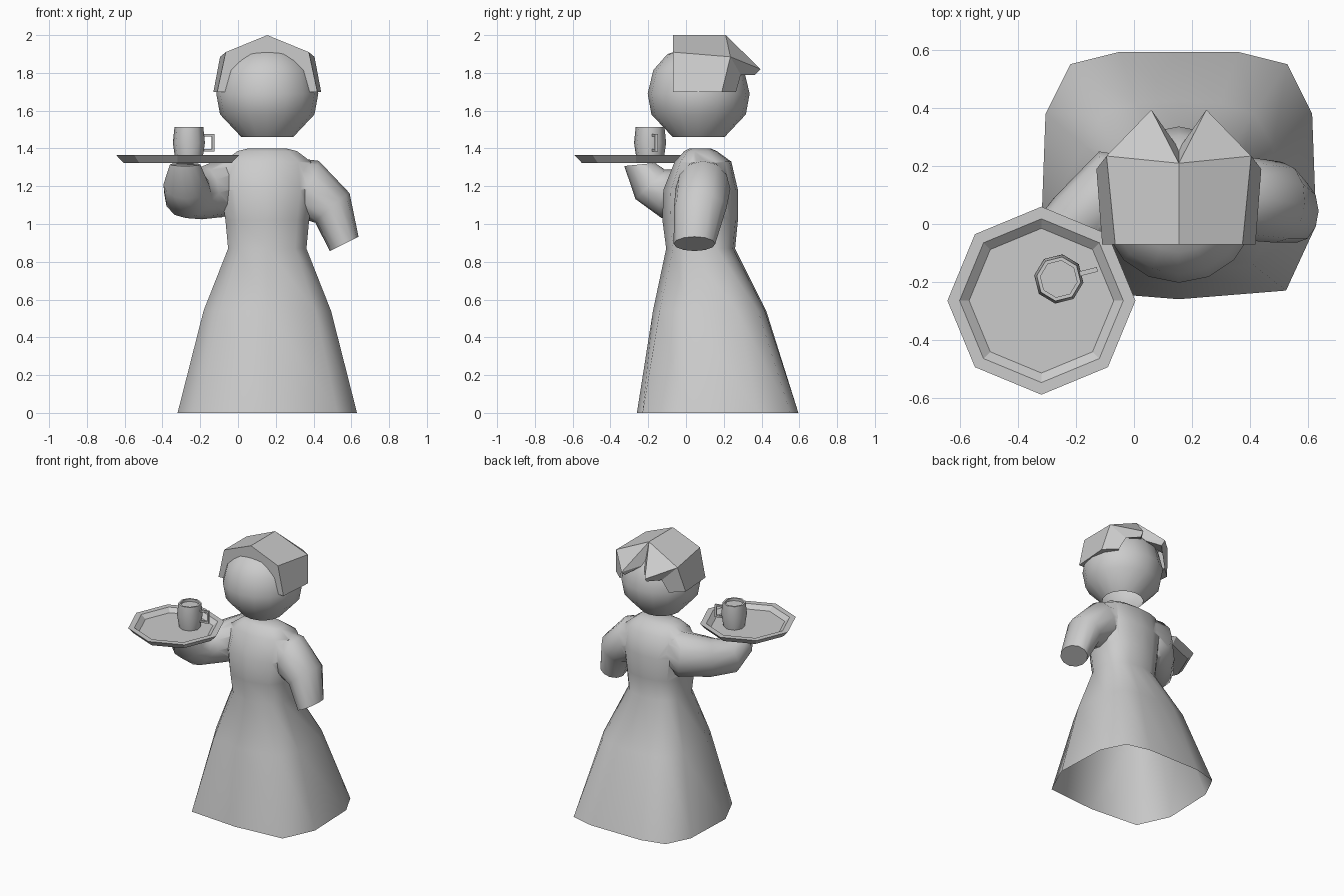
import bpy, bmesh
from math import cos, sin, pi, radians
from mathutils import Vector

if "Cube" in bpy.data.objects:
    bpy.data.objects.remove(bpy.data.objects["Cube"])

CX = 0.155   # centre line of the figure


def finish(bm, name, smooth=None):
    bmesh.ops.remove_doubles(bm, verts=bm.verts, dist=1e-5)
    bmesh.ops.recalc_face_normals(bm, faces=bm.faces)
    me = bpy.data.meshes.new(name)
    bm.to_mesh(me)
    bm.free()
    ob = bpy.data.objects.new(name, me)
    bpy.context.collection.objects.link(ob)
    if smooth:
        smooth_angle(ob, smooth)
    return ob


def smooth_angle(ob, deg):
    bpy.ops.object.select_all(action='DESELECT')
    ob.select_set(True)
    bpy.context.view_layer.objects.active = ob
    bpy.ops.object.shade_smooth_by_angle(angle=radians(deg))


def loft(name, rings, caps=(True, True), smooth=None):
    bm = bmesh.new()
    vr = [[bm.verts.new(p) for p in r] for r in rings]
    for a, b in zip(vr, vr[1:]):
        n = len(a)
        for i in range(n):
            j = (i + 1) % n
            bm.faces.new((a[i], a[j], b[j], b[i]))
    if caps[0]:
        bm.faces.new(vr[0])
    if caps[1]:
        bm.faces.new(vr[-1])
    return finish(bm, name, smooth)


def lathe(name, centre, profile, n, turn=0.0, caps=(True, True), smooth=None):
    rings = [[(centre[0] + r * cos(turn + 2 * pi * i / n),
               centre[1] + r * sin(turn + 2 * pi * i / n), z) for i in range(n)]
             for r, z in profile]
    return loft(name, rings, caps, smooth)


def limb(name, sections, n=12):
    rings = []
    for c, t, ru, rv in sections:
        c, t = Vector(c), Vector(t).normalized()
        u = t.cross(Vector((0, 0, 1))).normalized()
        v = u.cross(t)
        rings.append([c + u * ru * cos(2 * pi * i / n) + v * rv * sin(2 * pi * i / n)
                      for i in range(n)])
    return loft(name, rings)


# Dress: rounded-square hem blending to an oval waist and chest
half = [(0, 1), (.43, 1), (.79, .9), (.97, .5), (1, -.4), (.78, -.93), (0, -1)]
outline = half + [(-x, y) for x, y in reversed(half[1:-1])]
rows = [  # z, half width, front y, back y, roundness
    (0, .475, -.26, .595, 0), (.54, .345, -.175, .425, .3), (.87, .22, -.105, .26, .8),
    (1.02, .235, -.125, .275, .8), (1.18, .26, -.12, .275, .8),
    (1.33, .245, -.06, .24, .8), (1.385, .17, -.01, .165, .9), (1.40, .11, .02, .13, 1)]
rings = []
for z, hx, y0, y1, k in rows:
    ring = []
    for p in outline:
        p = Vector(p)
        p = p.lerp(p.normalized(), k)
        ring.append((CX + hx * p.x, (y0 + y1) / 2 + (y1 - y0) / 2 * p.y, z))
    rings.append(ring)
dress = loft("dress", rings)

# Arms: one hanging, one bent forward under the tray
low_arm = limb("lowered_arm", [
    ((.22, .09, 1.23), (1, 0, -.1), .12, .13),
    ((.37, .09, 1.185), (.9, 0, -.35), .145, .16),
    ((.50, .075, 1.085), (.6, -.05, -.7), .14, .12),
    ((.562, .045, .895), (.25, 0, -.5), .11, .085)])
high_arm = limb("raised_arm", [
    ((.09, .10, 1.22), (-1, 0, 0), .12, .14),
    ((-.05, .13, 1.20), (-.85, -.5, -.1), .14, .16),
    ((-.19, .00, 1.165), (-.7, -.7, 0), .125, .14),
    ((-.265, -.09, 1.16), (-.25, -.9, .3), .13, .135),
    ((-.275, -.19, 1.21), (0, -.7, .7), .12, .11),
    ((-.28, -.245, 1.315), (0, -.1, 1), .08, .082)])

# Fuse arms to the dress, then open the hem
for arm in (low_arm, high_arm):
    m = dress.modifiers.new("join", 'BOOLEAN')
    m.operation, m.solver, m.object = 'UNION', 'EXACT', arm
dg = bpy.context.evaluated_depsgraph_get()
fused = bpy.data.meshes.new_from_object(dress.evaluated_get(dg))
dress.modifiers.clear()
bm = bmesh.new()
bm.from_mesh(fused)
hem = [f for f in bm.faces if all(v.co.z < .001 for v in f.verts)]
bmesh.ops.delete(bm, geom=hem, context='FACES')
bm.to_mesh(dress.data)
bm.free()
for arm in (low_arm, high_arm):
    bpy.data.objects.remove(arm)
smooth_angle(dress, 60)

# Head: ball open at the neck
lathe("head", (CX, .067), [(.137, 1.46), (.25, 1.58), (.27, 1.69), (.24, 1.815),
                           (.165, 1.90), (.02, 1.945)], 16, caps=(False, True), smooth=60)

# Hair: faceted cap with two swept lobes behind, mirrored
P = dict(A=(0, -.07, 2), B=(0, .21, 2), C=(.095, .395, 1.82), D=(.25, .235, 1.885),
         E=(.22, -.07, 1.91), F=(.265, -.07, 1.70), G=(.285, .19, 1.70),
         H=(.09, .365, 1.79), K=(.2, .265, 1.70), L=(.16, .29, 1.79),
         N=(0, .26, 1.85), J=(0, -.07, 1.70))
bm = bmesh.new()
V = {k: bm.verts.new(p) for k, p in P.items()}
for f in ("ABDE", "BCD", "EDGF", "DCHL", "DLKG", "BNC", "NHC", "NLH", "AEFJ", "FGKJ"):
    bm.faces.new([V[c] for c in f])
hair = finish(bm, "hair")
hair.location.x = CX
hair.modifiers.new("mirror", 'MIRROR')

# Tray: octagonal dish
lathe("tray", (-.32, -.265), [(.285, 1.322), (.325, 1.365), (.283, 1.365), (.25, 1.338)], 8)

# Mug: barrel with a rim and a drink surface
MUG, TURN = Vector((-.26, -.19, 0)), radians(14)
lathe("mug", MUG, [(.072, 1.338), (.086, 1.43), (.077, 1.513), (.064, 1.513), (.064, 1.495)],
      8, turn=TURN + pi / 8, smooth=50)

# Mug handle: square loop of three bars
bm = bmesh.new()
for r, z, w, h in ((.102, 1.469, .07, .013), (.102, 1.391, .07, .013), (.131, 1.43, .013, .09)):
    vs = bmesh.ops.create_cube(bm, size=1)['verts']
    for v in vs:
        x, y = r + v.co.x * w, v.co.y * .016
        v.co = MUG + Vector((x * cos(TURN) - y * sin(TURN),
                             x * sin(TURN) + y * cos(TURN), z + v.co.z * h))
finish(bm, "mug_handle")
